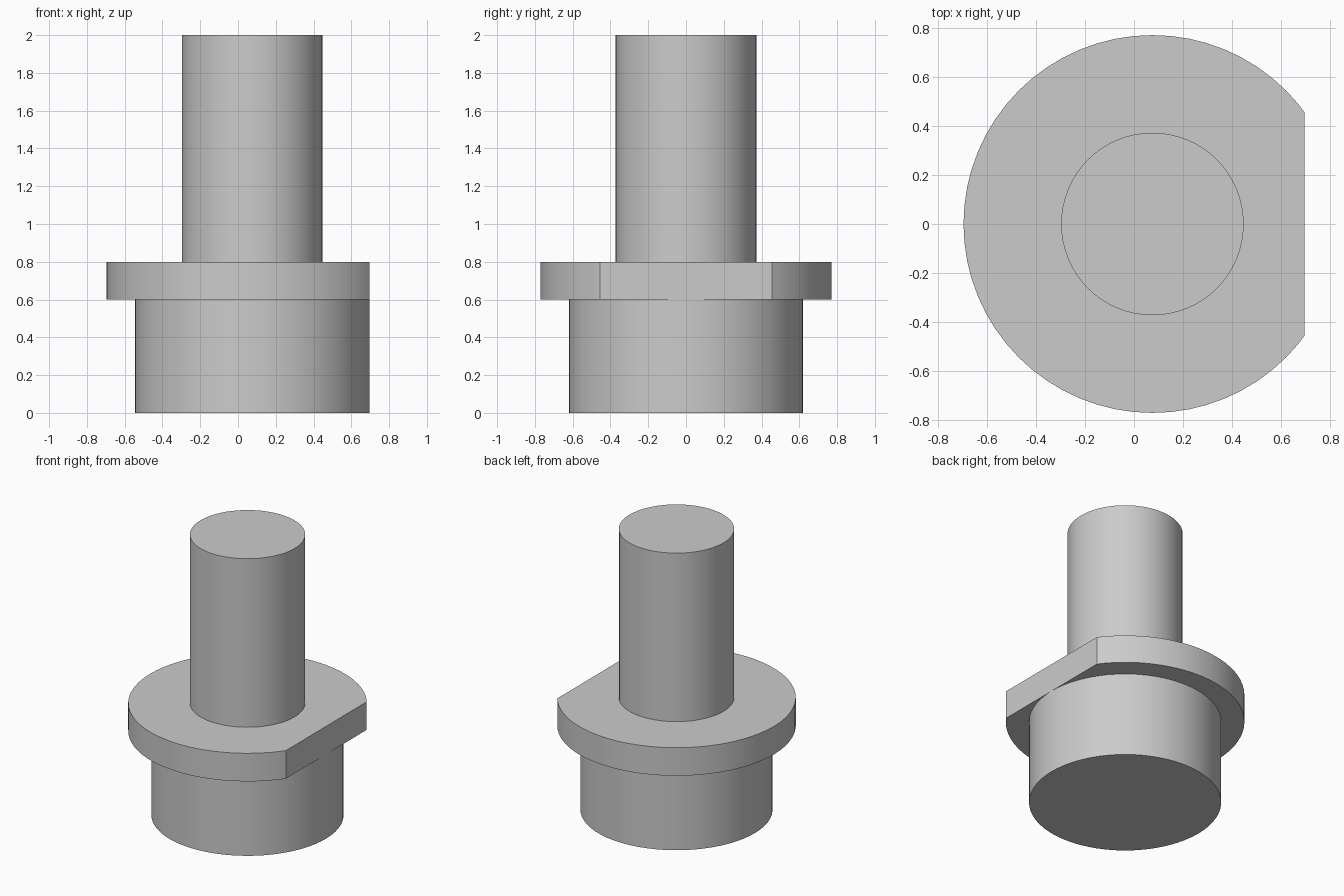
import bpy
import bmesh
import math
from mathutils import Matrix

cube = bpy.data.objects.get("Cube")
if cube:
    bpy.data.objects.remove(cube, do_unlink=True)

AXIS_X = 0.075   # shared axis of all three cylinders
FLAT_X = 0.695   # plane of the flat on the collar

metal = bpy.data.materials.new("plain grey")
metal.use_nodes = True
grey = (0.6, 0.6, 0.6, 1)
metal.diffuse_color = grey
metal.node_tree.nodes["Principled BSDF"].inputs["Base Color"].default_value = grey


def cylinder(name, radius, bottom, top, flat=None):
    """Upright cylinder on the shared axis, optionally sliced flat on its +x side."""
    bm = bmesh.new()
    bmesh.ops.create_cone(
        bm, cap_ends=True, segments=64, radius1=radius, radius2=radius,
        depth=top - bottom,
        matrix=Matrix.Translation((AXIS_X, 0, (bottom + top) / 2)))
    if flat is not None:
        cut = bmesh.ops.bisect_plane(
            bm, geom=bm.verts[:] + bm.edges[:] + bm.faces[:],
            plane_co=(flat, 0, 0), plane_no=(1, 0, 0), clear_outer=True)
        rim = [e for e in cut["geom_cut"] if isinstance(e, bmesh.types.BMEdge)]
        bmesh.ops.contextual_create(bm, geom=rim)
    bmesh.ops.recalc_face_normals(bm, faces=bm.faces[:])
    mesh = bpy.data.meshes.new(name)
    bm.to_mesh(mesh)
    bm.free()
    mesh.materials.append(metal)
    obj = bpy.data.objects.new(name, mesh)
    bpy.context.collection.objects.link(obj)

    bpy.ops.object.select_all(action="DESELECT")
    obj.select_set(True)
    bpy.context.view_layer.objects.active = obj
    bpy.ops.object.shade_smooth_by_angle(angle=math.radians(25))
    return obj


# Wide foot, flatted collar and slim shaft
cylinder("base", 0.62, 0, 0.6)
cylinder("collar", 0.77, 0.6, 0.8, flat=FLAT_X)
cylinder("shaft", 0.372, 0.8, 2)
